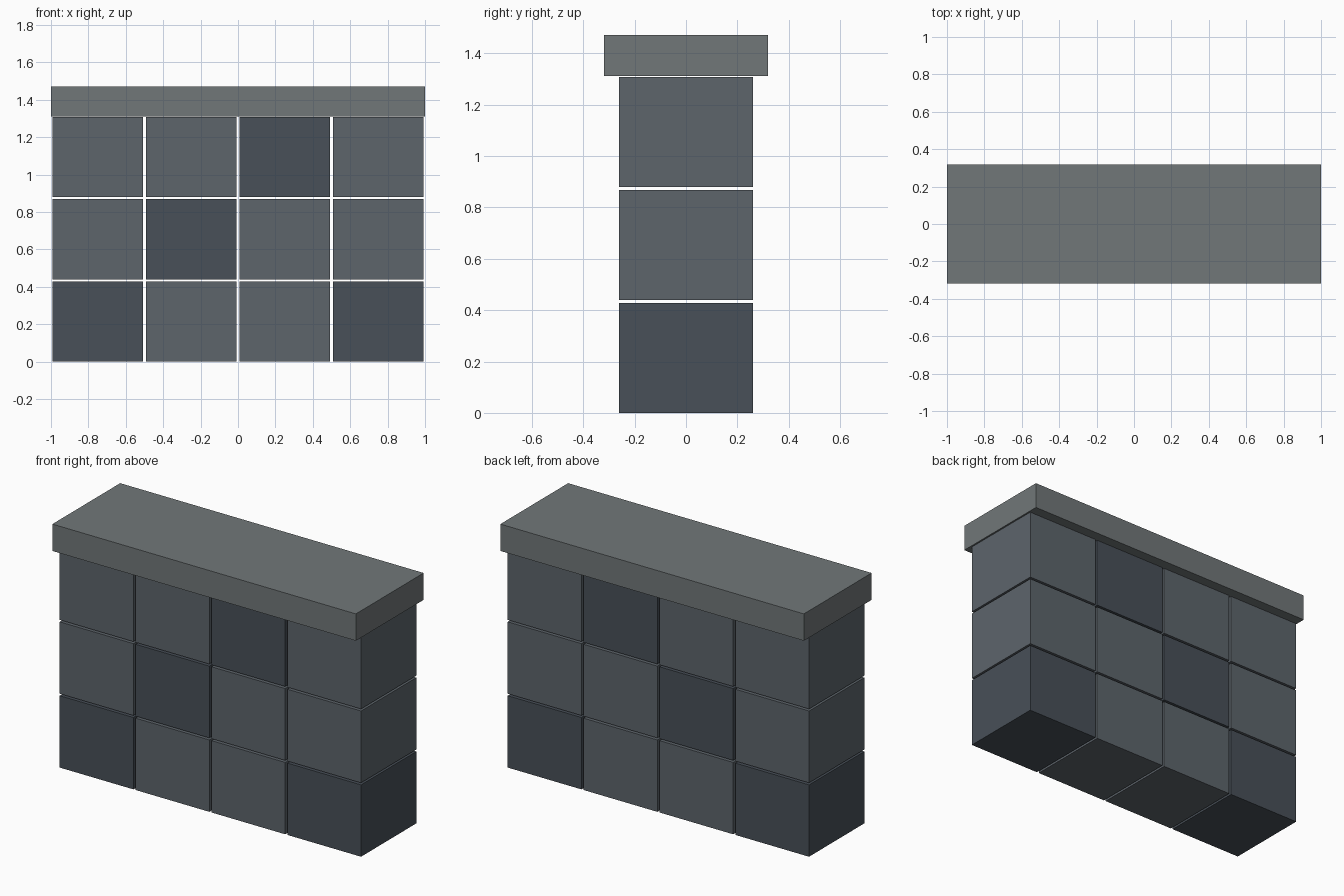
import bpy

if "Cube" in bpy.data.objects:
    bpy.data.objects.remove(bpy.data.objects["Cube"])


def material(name, rgb):
    m = bpy.data.materials.new(name)
    m.diffuse_color = (*rgb, 1)
    m.use_nodes = True
    m.node_tree.nodes["Principled BSDF"].inputs["Base Color"].default_value = m.diffuse_color
    return m


def box(name, size, centre, mat):
    bpy.ops.mesh.primitive_cube_add(size=1, location=centre)
    ob = bpy.context.object
    ob.name = name
    ob.scale = size
    bpy.ops.object.transform_apply(location=False, rotation=False, scale=True)
    ob.data.materials.append(mat)
    return ob


stone = material("stone", (0.11, 0.13, 0.148))
dark_stone = material("dark_stone", (0.065, 0.08, 0.098))
cap_stone = material("cap_stone", (0.165, 0.185, 0.19))

# Wall blocks: 3 courses of 4, separated by open joints
PITCH_X, PITCH_Z = 0.5, 0.44
SIZE = (0.486, 0.52, 0.428)
DARK = {(0, 0), (0, 3), (1, 1), (2, 2)}
for row in range(3):
    for col in range(4):
        centre = ((col - 1.5) * PITCH_X, 0, row * PITCH_Z + SIZE[2] / 2)
        mat = dark_stone if (row, col) in DARK else stone
        box(f"block_{row}_{col}", SIZE, centre, mat)

# Overhanging coping slab
box("coping", (2.0, 0.638, 0.16), (0, 0, 1.391), cap_stone)
